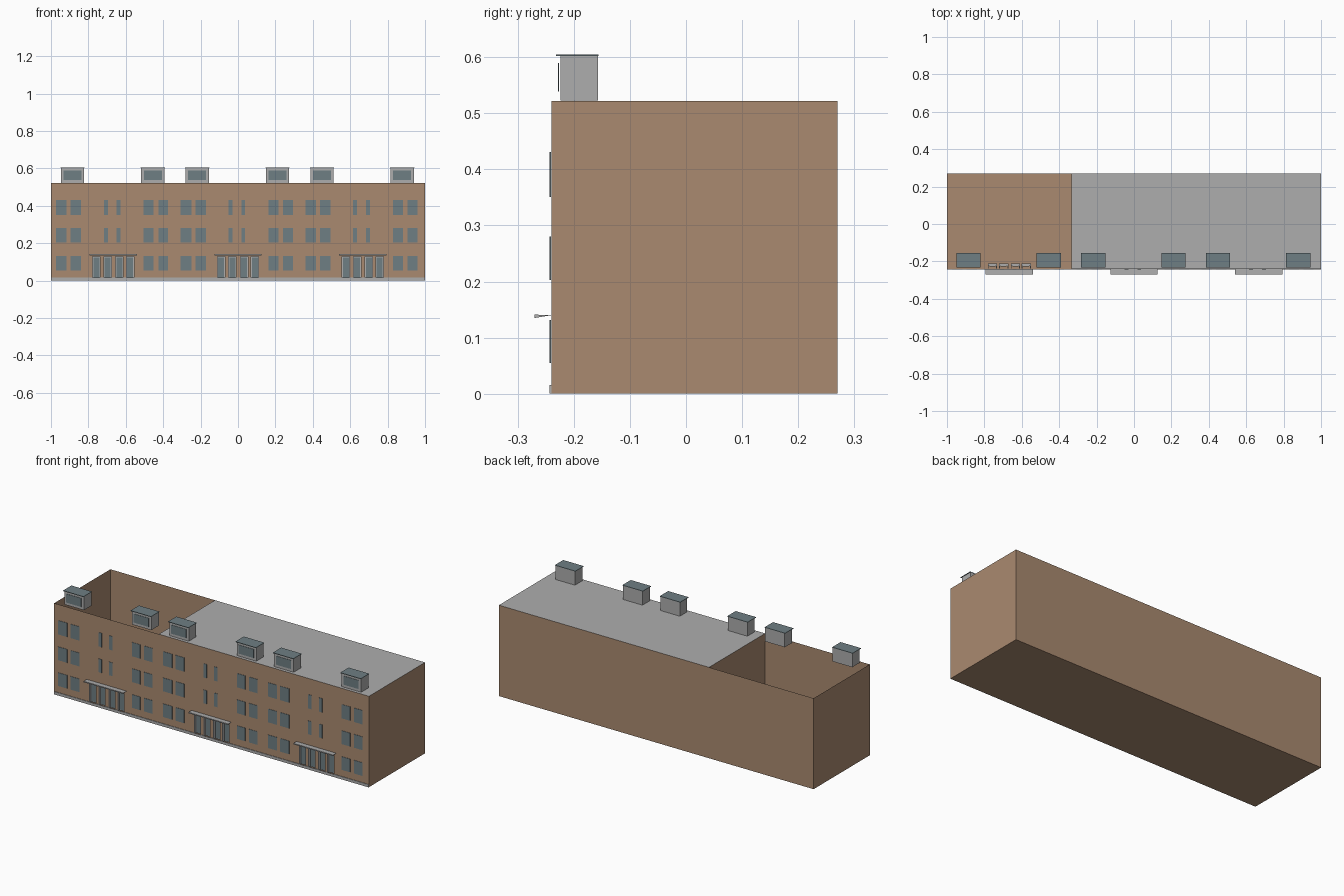
import bpy
import bmesh

cube = bpy.data.objects.get("Cube")
if cube:
    bpy.data.objects.remove(cube, do_unlink=True)


def material(name, rgb):
    m = bpy.data.materials.new(name)
    m.use_nodes = True
    m.diffuse_color = (*rgb, 1)
    m.node_tree.nodes["Principled BSDF"].inputs["Base Color"].default_value = (*rgb, 1)
    return m


BROWN = material("brown brick", (0.40, 0.254, 0.162))
GREY = material("grey concrete", (0.42, 0.42, 0.42))
GLASS = material("slate glass", (0.156, 0.209, 0.227))

# Main dimensions; each bay repeats three times along the front
FRONT, BACK, TOP = -0.24, 0.27, 0.522
PARTITION = -0.335
BAYS = [-2 / 3, 0, 2 / 3]
DOORS = [-0.09, -0.03, 0.033, 0.09]
DOOR_W, DOOR_LOW, DOOR_HIGH = 0.045, 0.01, 0.13


def add_object(name, bm, mat):
    mesh = bpy.data.meshes.new(name)
    bm.to_mesh(mesh)
    bm.free()
    mesh.materials.append(mat)
    obj = bpy.data.objects.new(name, mesh)
    bpy.context.collection.objects.link(obj)
    return obj


def quad(bm, *points):
    bm.faces.new([bm.verts.new(p) for p in points])


def boxes(name, spans, mat):
    """One object made of boxes, each given as (x0, x1, y0, y1, z0, z1)."""
    bm = bmesh.new()
    for x0, x1, y0, y1, z0, z1 in spans:
        verts = bmesh.ops.create_cube(bm, size=1)["verts"]
        for v in verts:
            v.co.x = x1 if v.co.x > 0 else x0
            v.co.y = y1 if v.co.y > 0 else y0
            v.co.z = z1 if v.co.z > 0 else z0
    return add_object(name, bm, mat)


def centred(cx, width, *rest):
    return (cx - width / 2, cx + width / 2, *rest)


# Shell: floor, back wall, end walls and the partition beside the open bay
bm = bmesh.new()
quad(bm, (-1, FRONT, 0), (-1, BACK, 0), (1, BACK, 0), (1, FRONT, 0))
quad(bm, (1, BACK, 0), (-1, BACK, 0), (-1, BACK, TOP), (1, BACK, TOP))
quad(bm, (1, FRONT, 0), (1, BACK, 0), (1, BACK, TOP), (1, FRONT, TOP))
for x in (-1, PARTITION):
    quad(bm, (x, BACK, 0), (x, FRONT, 0), (x, FRONT, TOP), (x, BACK, TOP))
add_object("building_shell", bm, BROWN)

# Front wall with door openings left out of a grid
door_centres = [b + d for b in BAYS for d in DOORS]
xs = sorted([-1, 1] + [c + s * DOOR_W / 2 for c in door_centres for s in (-1, 1)])
zs = [0, DOOR_LOW, DOOR_HIGH, TOP]
bm = bmesh.new()
for i, (x0, x1) in enumerate(zip(xs, xs[1:])):
    for j, (z0, z1) in enumerate(zip(zs, zs[1:])):
        if not (i % 2 and j == 1):
            quad(bm, (x0, FRONT, z0), (x1, FRONT, z0), (x1, FRONT, z1), (x0, FRONT, z1))
bmesh.ops.remove_doubles(bm, verts=bm.verts, dist=0.0001)
add_object("front_wall", bm, BROWN)

# Flat roof over the two closed bays
bm = bmesh.new()
quad(bm, (PARTITION, FRONT, TOP), (1, FRONT, TOP), (1, BACK, TOP), (PARTITION, BACK, TOP))
add_object("flat_roof", bm, GREY)

# Plinth along the front
boxes("front_plinth", [(-1, 1, FRONT - 0.003, FRONT, 0, 0.016)], GREY)

# Recessed doors: jambs, backing panel and glass
jambs, panes = [], []
for c in door_centres:
    for s in (-1, 1):
        jambs.append(centred(c + s * DOOR_W / 2, 0.005, FRONT + 0.001, -0.21, DOOR_LOW, DOOR_HIGH))
    jambs.append(centred(c, DOOR_W, -0.224, -0.21, DOOR_LOW, DOOR_HIGH))
    panes.append(centred(c, DOOR_W - 0.013, -0.227, -0.223, DOOR_LOW + 0.005, DOOR_HIGH - 0.006))
boxes("door_frames", jambs, GREY)
boxes("door_glass", panes, GLASS)

# Wedge canopies, thick at the outer edge
bm = bmesh.new()
for b in BAYS:
    ends = []
    for x in (b - 0.126, b + 0.126):
        ends.append([bm.verts.new((x, y, z)) for y, z in
                     ((FRONT, 0.14), (-0.27, 0.141), (-0.27, 0.135))])
    left, right = ends
    bm.faces.new(left)
    bm.faces.new(right[::-1])
    for k in range(3):
        n = (k + 1) % 3
        bm.faces.new((left[k], right[k], right[n], left[n]))
bmesh.ops.recalc_face_normals(bm, faces=bm.faces)
add_object("door_canopies", bm, GREY)

# Windows: wide pairs on three floors, narrow stair windows on the upper two
rows = [(0.055, 0.131), (0.203, 0.28), (0.351, 0.431)]
wide = [(-0.278, 0.058), (-0.2, 0.056), (0.189, 0.053), (0.267, 0.053)]
narrow = [(-0.04, 0.021), (0.028, 0.021)]
windows = []
for b in BAYS:
    for floor, (z0, z1) in enumerate(rows):
        for c, w in wide + (narrow if floor else []):
            windows.append(centred(b + c, w, FRONT - 0.003, FRONT - 0.001, z0, z1))
boxes("front_windows", windows, GLASS)

# Rooftop dormers: body, window, rim and slate lid
dormers = [b + d for b in BAYS for d in (-0.218, 0.211)]
boxes("dormer_bodies", [centred(c, 0.124, -0.224, -0.157, 0.523, 0.602) for c in dormers], GREY)
boxes("dormer_windows", [centred(c, 0.096, -0.228, -0.226, 0.539, 0.589) for c in dormers], GLASS)
boxes("dormer_lids", [centred(c, 0.13, -0.232, -0.156, 0.602, 0.605) for c in dormers], GLASS)
